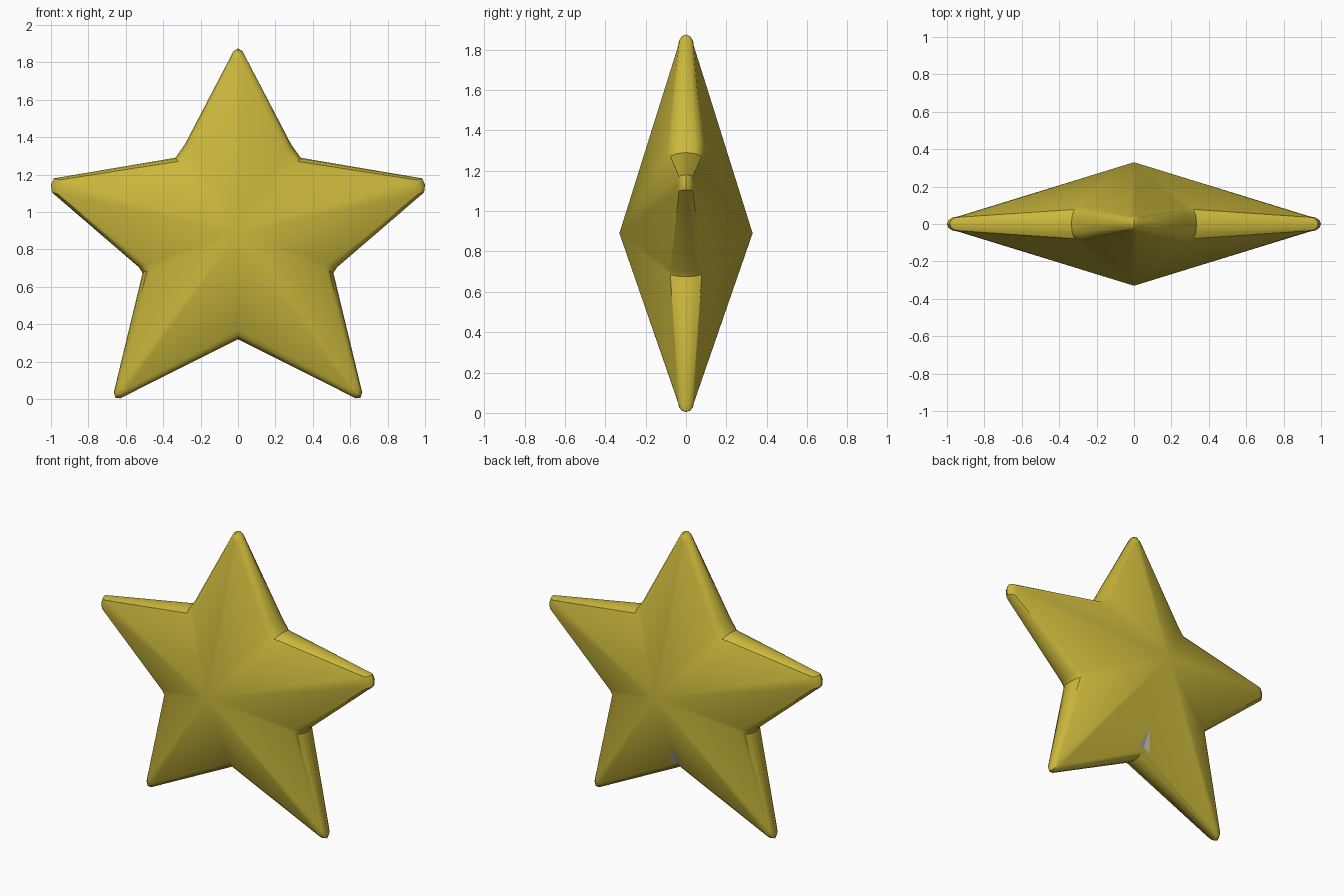
import bpy, bmesh, math
from mathutils import Vector

cube = bpy.data.objects.get("Cube")
if cube:
    bpy.data.objects.remove(cube, do_unlink=True)


def make_material(name, rgb):
    mat = bpy.data.materials.new(name)
    mat.use_nodes = True
    mat.diffuse_color = (*rgb, 1)
    mat.node_tree.nodes["Principled BSDF"].inputs["Base Color"].default_value = (*rgb, 1)
    return mat


gold = make_material("gold", (0.60, 0.48, 0.045))
pale = make_material("pale grey", (0.55, 0.52, 0.45))

CENTRE_Z, DEPTH = 0.89, 0.33

# Left half of the outline, top to bottom: x, z, is it on an arm tip
half = [(0, 1.875, True), (0.024, 1.86, True),
        (0.285, 1.36, False), (0.335, 1.29, False),
        (0.985, 1.18, True), (1.0, 1.145, True), (0.995, 1.105, True),
        (0.53, 0.705, False), (0.51, 0.675, False),
        (0.664, 0.035, True), (0.655, 0.006, True), (0.63, 0.004, True),
        (0, 0.32, False)]
outline = half + [(-x, z, tip) for x, z, tip in half[-2:0:-1]]
count = len(outline)


def rim_point(x, z, tip, angle):
    """Point on the rounded rim, from the rear shoulder to the front one."""
    inset, thick = (0.06, 0.04) if tip else (0.05, 0.09)
    inward = Vector((-x, 0, CENTRE_Z - z)).normalized()
    p = Vector((x, 0, z)) + inward * inset * (1 - math.cos(angle))
    p.y = -thick * math.sin(angle)
    return p


# Star body: rounded rim strips closed by a shallow pyramid on each side
STEPS = 6
angles = [math.pi * (i / STEPS - 0.5) for i in range(STEPS + 1)]
bm = bmesh.new()
rings = [[bm.verts.new(rim_point(*p, a)) for p in outline] for a in angles]
for low, high in zip(rings, rings[1:]):
    for i in range(count):
        j = (i + 1) % count
        bm.faces.new((low[i], low[j], high[j], high[i]))
for ring, y in ((rings[0], DEPTH), (rings[-1], -DEPTH)):
    apex = bm.verts.new((0, y, CENTRE_Z))
    for i in range(count):
        bm.faces.new((ring[i], ring[(i + 1) % count], apex))
bmesh.ops.recalc_face_normals(bm, faces=bm.faces)
mesh = bpy.data.meshes.new("star_body")
bm.to_mesh(mesh)
bm.free()
mesh.materials.append(gold)
star = bpy.data.objects.new("star_body", mesh)
bpy.context.collection.objects.link(star)
bpy.ops.object.select_all(action="DESELECT")
star.select_set(True)
bpy.context.view_layer.objects.active = star
bpy.ops.object.shade_smooth_by_angle(angle=math.radians(38))

# Small pale patch in the lower rear valley
low = len(half) - 1
valley, side_a, side_b = (rim_point(*outline[i], angles[0]) for i in (low, low - 1, low + 1))
peak = Vector((0, DEPTH, CENTRE_Z))
lift = Vector((0, 0.004, 0))
corners = [valley, valley.lerp(side_a, 0.08), valley.lerp(peak, 0.22), valley.lerp(side_b, 0.08)]
patch_mesh = bpy.data.meshes.new("rear_patch")
patch_mesh.from_pydata([c + lift for c in corners], [], [(0, 2, 1), (0, 3, 2)])
patch_mesh.materials.append(pale)
patch = bpy.data.objects.new("rear_patch", patch_mesh)
bpy.context.collection.objects.link(patch)
